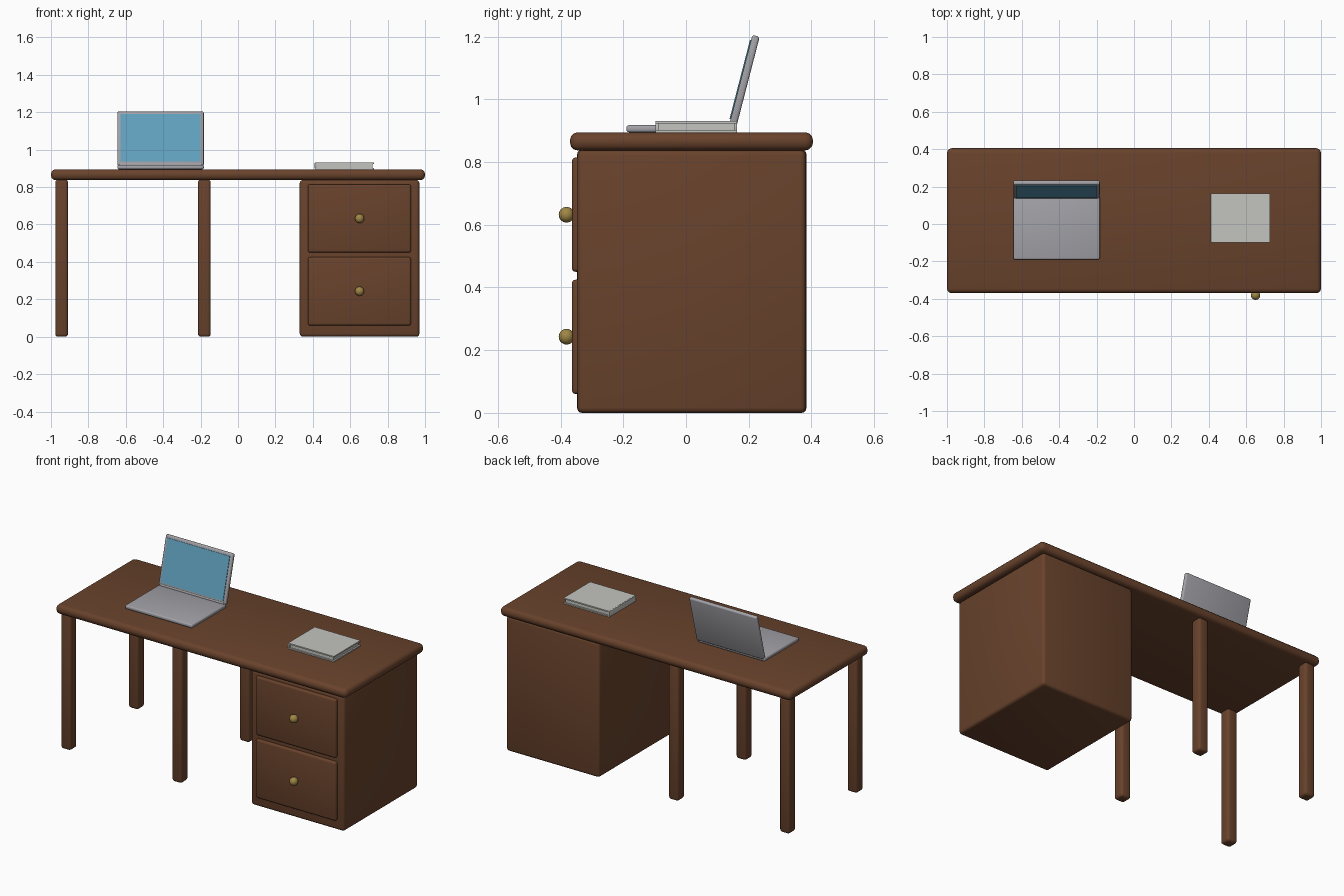
import bpy, bmesh
from math import radians
from mathutils import Matrix, Vector

if "Cube" in bpy.data.objects:
    bpy.data.objects.remove(bpy.data.objects["Cube"])


def material(name, rgb):
    m = bpy.data.materials.new(name)
    m.diffuse_color = (*rgb, 1)
    m.use_nodes = True
    m.node_tree.nodes["Principled BSDF"].inputs["Base Color"].default_value = m.diffuse_color
    return m


wood = material("wood", (0.14, 0.055, 0.025))
brass = material("brass", (0.35, 0.24, 0.06))
glass = material("screen_blue", (0.12, 0.36, 0.52))
metal = material("laptop_grey", (0.36, 0.36, 0.39))
paper = material("paper", (0.55, 0.55, 0.52))


def finish(name, bm, mat):
    mesh = bpy.data.meshes.new(name)
    bm.to_mesh(mesh)
    bm.free()
    mesh.shade_smooth()
    mesh.set_sharp_from_angle(angle=radians(35))
    mesh.materials.append(mat)
    ob = bpy.data.objects.new(name, mesh)
    bpy.context.collection.objects.link(ob)
    return ob


def box(name, x, y, z, mat, bevel=0.0, segments=3):
    """Rounded box between (min, max) pairs on each axis."""
    bm = bmesh.new()
    size = [b - a for a, b in (x, y, z)]
    centre = Vector([(a + b) / 2 for a, b in (x, y, z)])
    bmesh.ops.create_cube(bm, size=1, matrix=Matrix.Translation(centre) @ Matrix.Diagonal((*size, 1)))
    if bevel:
        bmesh.ops.bevel(bm, geom=bm.edges[:], offset=bevel, segments=segments,
                        profile=0.5, affect='EDGES')
    return finish(name, bm, mat)


# Desk top with rounded rim
box("desk_top", (-1, 1), (-0.37, 0.405), (0.837, 0.895), wood, 0.025)

# Four legs on the left side
for side, lx in (("left", -0.943), ("middle", -0.18)):
    for end, ly in (("front", -0.313), ("back", 0.35)):
        box(f"{end}_{side}_leg", (lx - 0.034, lx + 0.034), (ly - 0.034, ly + 0.034),
            (0, 0.84), wood, 0.015)

# Drawer cabinet, drawer fronts and knobs
box("cabinet", (0.33, 0.97), (-0.346, 0.382), (0, 0.838), wood, 0.017)
for level, z0, kz in (("lower", 0.06, 0.243), ("upper", 0.45, 0.632)):
    box(f"{level}_drawer", (0.373, 0.925), (-0.364, -0.32), (z0, z0 + 0.365), wood, 0.012)
    bm = bmesh.new()
    bmesh.ops.create_uvsphere(bm, u_segments=16, v_segments=10, radius=0.025,
                              matrix=Matrix.Translation((0.65, -0.381, kz)))
    finish(f"{level}_knob", bm, brass)

# Laptop base and hinge
box("laptop_base", (-0.645, -0.183), (-0.19, 0.15), (0.895, 0.918), metal, 0.008)
bm = bmesh.new()
bmesh.ops.create_cone(bm, cap_ends=True, segments=16, radius1=0.011, radius2=0.011, depth=0.44,
                      matrix=Matrix.Translation((-0.414, 0.147, 0.919)) @ Matrix.Rotation(radians(90), 4, 'Y'))
finish("laptop_hinge", bm, metal)

# Laptop lid and screen, modelled upright and leaned back
lean = Matrix.Translation((-0.414, 0.149, 0.915)) @ Matrix.Rotation(radians(-14.5), 4, 'X')
lid = box("laptop_lid", (-0.231, 0.231), (-0.012, 0.012), (0, 0.297), metal, 0.008)
screen = box("laptop_screen", (-0.214, 0.214), (-0.0155, -0.008), (0.019, 0.28), glass)
for ob in (lid, screen):
    ob.data.transform(lean)

# Closed book: two covers, spine and page block
box("book_bottom_cover", (0.415, 0.727), (-0.098, 0.163), (0.895, 0.902), paper)
box("book_top_cover", (0.415, 0.727), (-0.098, 0.163), (0.923, 0.931), paper)
box("book_spine", (0.41, 0.422), (-0.098, 0.163), (0.896, 0.93), paper, 0.003, 2)
box("book_pages", (0.418, 0.718), (-0.09, 0.155), (0.90, 0.925), paper)
